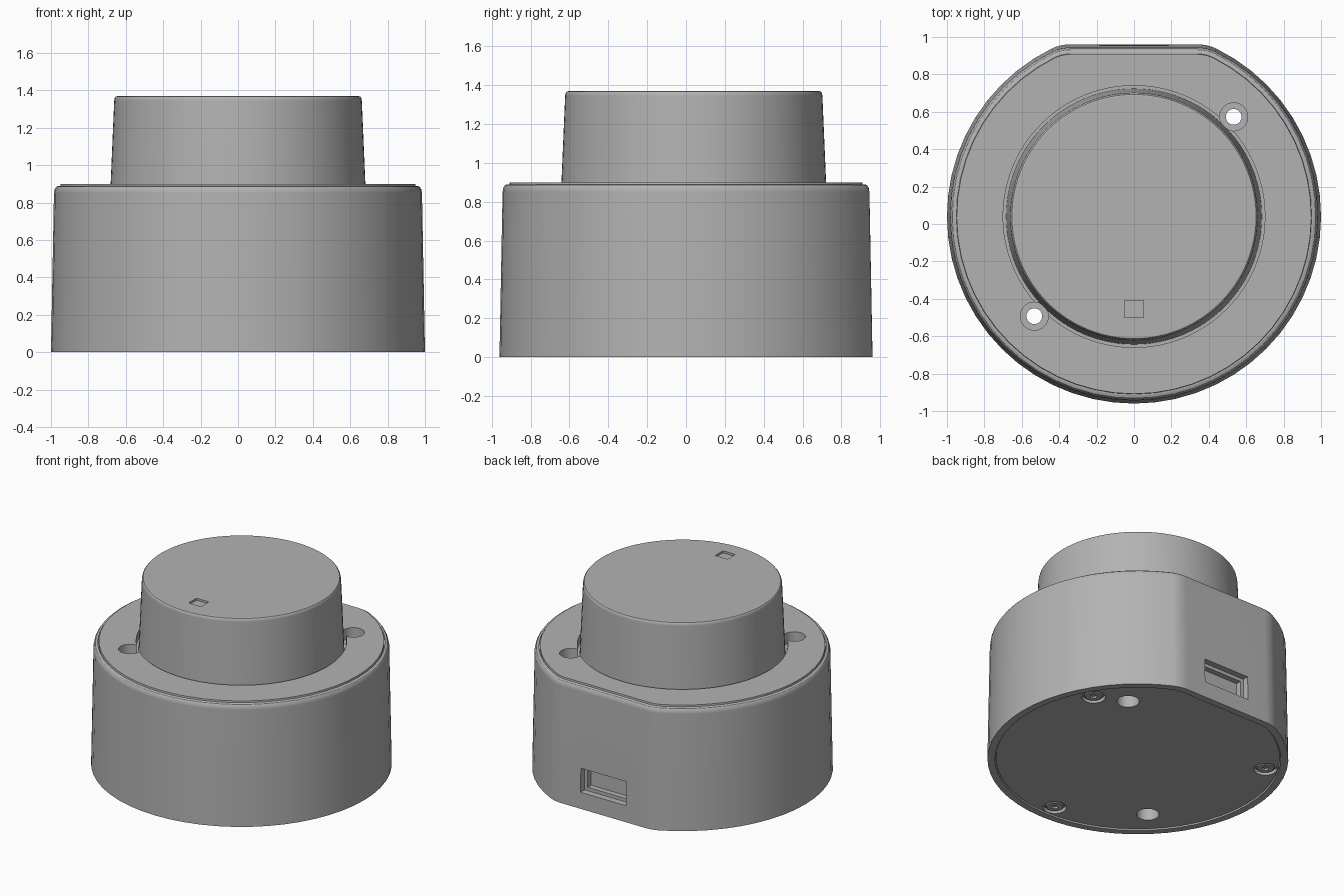
import bpy, bmesh
from math import sin, cos, pi, sqrt, asin, radians
from mathutils import Vector

cube = bpy.data.objects.get("Cube")
if cube:
    bpy.data.objects.remove(cube, do_unlink=True)

CY = 0.04  # axis of the round parts

grey = bpy.data.materials.new("matte_grey")
grey.use_nodes = True
grey.diffuse_color = (0.45, 0.45, 0.45, 1)
grey.node_tree.nodes["Principled BSDF"].inputs["Base Color"].default_value = (0.45, 0.45, 0.45, 1)


def circle(r, n, x=0, y=CY):
    return [(x + r * cos(2 * pi * i / n), y + r * sin(2 * pi * i / n)) for i in range(n)]


def d_outline(inset, n=48):
    """Round outline with one flat at the back and softened corners."""
    r, flat = 1 - inset, 0.92 - inset
    corner = Vector((sqrt(r * r - flat * flat), flat))
    a0 = asin(flat / r) - 0.05
    start = Vector((r * cos(a0), r * sin(a0)))
    end = corner - Vector((0.05, 0))
    soft = []
    for k in range(4):
        t = k / 4
        soft.append(start * (1 - t) ** 2 + corner * 2 * t * (1 - t) + end * t * t)
    soft.append(end)
    right = [(p.x, p.y) for p in soft]
    left = [(-x, y) for x, y in reversed(right)]
    sweep = pi + 2 * a0
    arc = [(r * cos(pi - a0 + sweep * i / n), r * sin(pi - a0 + sweep * i / n)) for i in range(1, n)]
    return [(x, y + CY) for x, y in right + left + arc]


def loft(name, sections):
    """Skin a stack of (z, outline) sections and cap both ends."""
    bm = bmesh.new()
    rings = [[bm.verts.new((x, y, z)) for x, y in pts] for z, pts in sections]
    n = len(rings[0])
    for a, b in zip(rings, rings[1:]):
        for i in range(n):
            j = (i + 1) % n
            bm.faces.new((a[i], a[j], b[j], b[i]))
    bm.faces.new(rings[0][::-1])
    bm.faces.new(rings[-1])
    bmesh.ops.recalc_face_normals(bm, faces=bm.faces)
    mesh = bpy.data.meshes.new(name)
    bm.to_mesh(mesh)
    bm.free()
    mesh.materials.append(grey)
    ob = bpy.data.objects.new(name, mesh)
    bpy.context.collection.objects.link(ob)
    return ob


def cylinder(name, r, z0, z1, x=0, y=CY, n=32):
    return loft(name, [(z0, circle(r, n, x, y)), (z1, circle(r, n, x, y))])


def box(name, x0, x1, y0, y1, z0, z1):
    rect = [(x0, y0), (x1, y0), (x1, y1), (x0, y1)]
    return loft(name, [(z0, rect), (z1, rect)])


def activate(ob):
    bpy.ops.object.select_all(action='DESELECT')
    ob.select_set(True)
    bpy.context.view_layer.objects.active = ob


def cut(ob, cutters):
    activate(ob)
    for c in cutters:
        c.hide_render = True
        m = ob.modifiers.new("cut", 'BOOLEAN')
        m.operation, m.solver, m.object = 'DIFFERENCE', 'EXACT', c
        bpy.ops.object.modifier_apply(modifier=m.name)


def finish(ob):
    activate(ob)
    bpy.ops.object.shade_smooth_by_angle(angle=radians(32))
    ob.modifiers.new("normals", 'WEIGHTED_NORMAL').keep_sharp = True


# Housing: drafted wall, rounded shoulder, raised top plate, recessed underside
housing = loft("housing", [(z, d_outline(i)) for z, i in (
    (0.05, 0.05), (0, 0.05), (0, 0), (0.85, 0.016), (0.872, 0.02), (0.885, 0.029),
    (0.89, 0.041), (0.89, 0.046), (0.882, 0.046), (0.882, 0.05), (0.9, 0.052))])

# Base plate set into the underside
base_plate = loft("base_plate", [(0.008, d_outline(0.056)), (0.052, d_outline(0.056))])

# Dial with a soft top edge
dial = loft("dial", [(z, circle(r, 96)) for z, r in (
    (0.83, 0.684), (0.9, 0.681), (1.345, 0.662), (1.36, 0.659), (1.367, 0.653), (1.37, 0.643))])

# Mounting holes, counterbored from both ends
spots = [(s * 0.533, CY + s * 0.533) for s in (1, -1)]
through, lower = [], []
for x, y in spots:
    through.append(cylinder("hole_cutter", 0.042, -0.1, 1, x, y))
    lower.append(cylinder("lower_bore_cutter", 0.075, -0.1, 0.13, x, y))
upper = [cylinder("upper_bore_cutter", 0.075, 0.82, 1, x, y) for x, y in spots]

# Dial well and rear port
well = cylinder("well_cutter", 0.70, 0.84, 1, n=96)
port = [box("port_cutter", -0.185, 0.185, 0.91, 1.1, 0.12, 0.295),
        box("port_inner_cutter", -0.16, 0.16, 0.87, 1.1, 0.145, 0.27)]
marker = box("marker_cutter", -0.05, 0.05, -0.5, -0.41, 1.355, 1.5)

# Base screws in round recesses
recesses, screws = [], []
for deg in (30, 150, 270):
    x, y = 0.86 * cos(radians(deg)), CY + 0.86 * sin(radians(deg))
    recesses.append(cylinder("screw_recess_cutter", 0.078, -0.1, 0.035, x, y))
    screw = loft("base_screw", [(z, circle(r, 24, x, y)) for z, r in (
        (0.036, 0.062), (0.018, 0.062), (0.012, 0.054))])
    socket = cylinder("socket_cutter", 0.024, -0.1, 0.026, x, y, n=6)
    cut(screw, [socket])
    bpy.data.objects.remove(socket, do_unlink=True)
    screws.append(screw)

cut(housing, [well] + upper + lower + through + port)
cut(base_plate, lower + recesses)
cut(dial, [marker])

for c in [well, marker] + upper + lower + through + port + recesses:
    bpy.data.objects.remove(c, do_unlink=True)
for ob in [housing, base_plate, dial] + screws:
    finish(ob)
